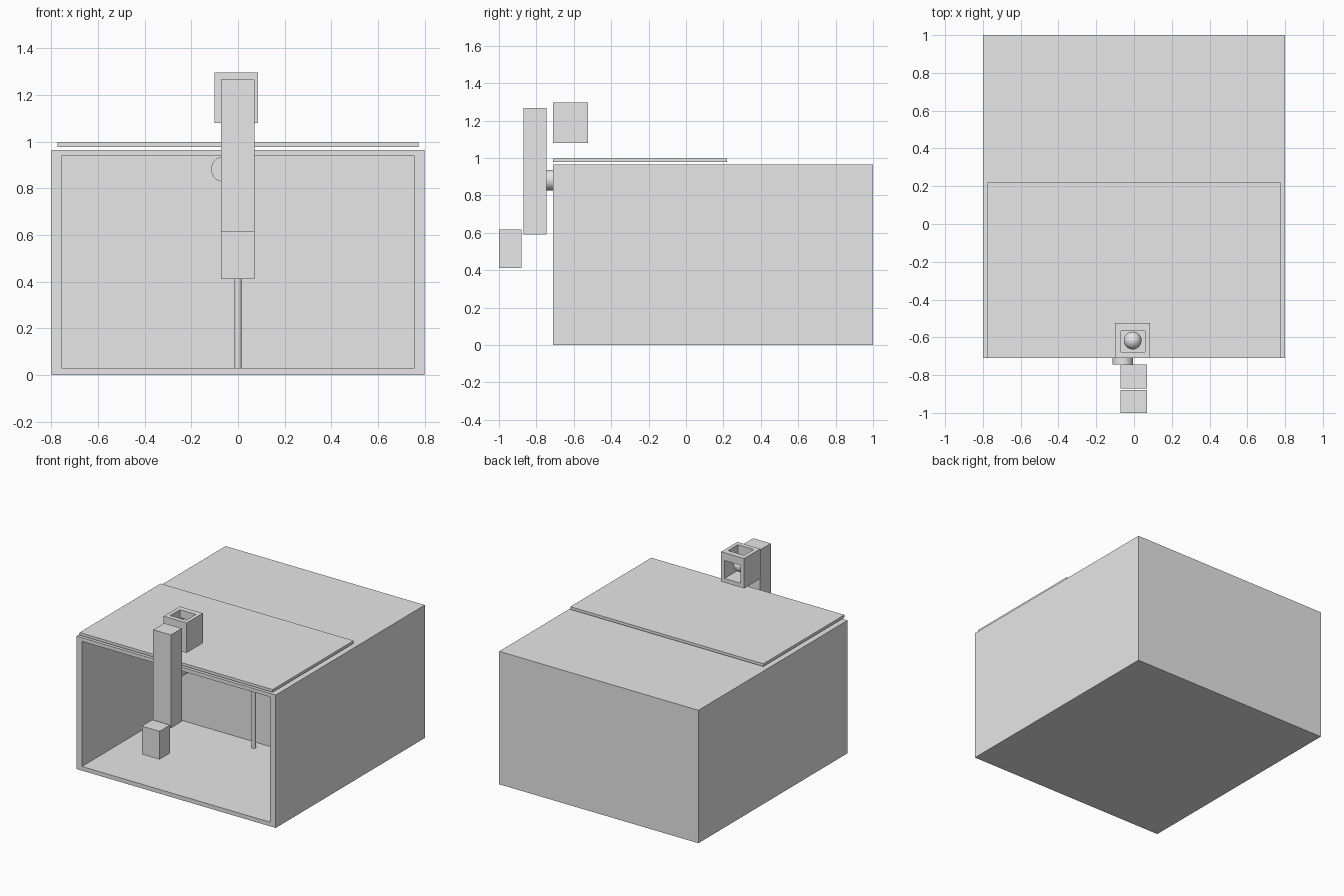
import bpy
import math

if "Cube" in bpy.data.objects:
    bpy.data.objects.remove(bpy.data.objects["Cube"])

grey = bpy.data.materials.new("plain grey")
grey.diffuse_color = (0.8, 0.8, 0.8, 1)
grey.use_nodes = True
grey.node_tree.nodes["Principled BSDF"].inputs["Base Color"].default_value = grey.diffuse_color


def finish(obj, name):
    obj.name = name
    obj.data.materials.append(grey)
    return obj


def box(name, x, y, z):
    """Box from its (min, max) range on each axis."""
    bpy.ops.mesh.primitive_cube_add(size=1, location=[sum(r) / 2 for r in (x, y, z)])
    obj = bpy.context.object
    obj.scale = [r[1] - r[0] for r in (x, y, z)]
    bpy.ops.object.transform_apply(location=False, rotation=False, scale=True)
    return finish(obj, name)


def rod(name, radius, length, location, rotation=(0, 0, 0), sides=32):
    bpy.ops.mesh.primitive_cylinder_add(vertices=sides, radius=radius, depth=length,
                                        location=location, rotation=rotation)
    bpy.ops.object.shade_smooth_by_angle()
    return finish(bpy.context.object, name)


def cut(target, *ranges):
    """Subtract a box and remove the cutter."""
    cutter = box("cutter", *ranges)
    cutter.hide_render = True
    mod = target.modifiers.new("cut", 'BOOLEAN')
    mod.operation = 'DIFFERENCE'
    mod.solver = 'EXACT'
    mod.object = cutter
    bpy.context.view_layer.objects.active = target
    bpy.ops.object.modifier_apply(modifier=mod.name)
    bpy.data.objects.remove(cutter, do_unlink=True)


# Large housing, open at the front
housing = box("housing", (-0.8, 0.8), (-0.71, 1.0), (0, 0.965))
cut(housing, (-0.756, 0.756), (-0.9, 0.255), (0.03, 0.938))

# Thin plate floating over the front of the roof
box("roof_plate", (-0.775, 0.775), (-0.71, 0.22), (0.978, 0.998))

# Upright pillar and small block in front
box("pillar", (-0.072, 0.07), (-0.87, -0.745), (0.59, 1.267))
box("front_block", (-0.072, 0.07), (-1.0, -0.88), (0.412, 0.617))

# Horizontal shaft behind the pillar, running into the housing
rod("shaft", 0.055, 0.645, (-0.06, -0.4225, 0.882), (math.pi / 2, 0, 0))

# Thin pole from floor to ceiling
rod("pole", 0.015, 0.908, (0, 0.18, 0.484), sides=16)

# Lamp housing, open at the top and the back
lamp = box("lamp_housing", (-0.1, 0.085), (-0.71, -0.525), (1.08, 1.297))
cut(lamp, (-0.07, 0.058), (-0.677, -0.566), (1.11, 1.4))
cut(lamp, (-0.07, 0.058), (-0.62, -0.4), (1.11, 1.24))

# Ball inside the lamp housing
bpy.ops.mesh.primitive_uv_sphere_add(segments=32, ring_count=16, radius=0.047,
                                     location=(-0.007, -0.617, 1.19))
bpy.ops.object.shade_smooth()
finish(bpy.context.object, "lamp_ball")
